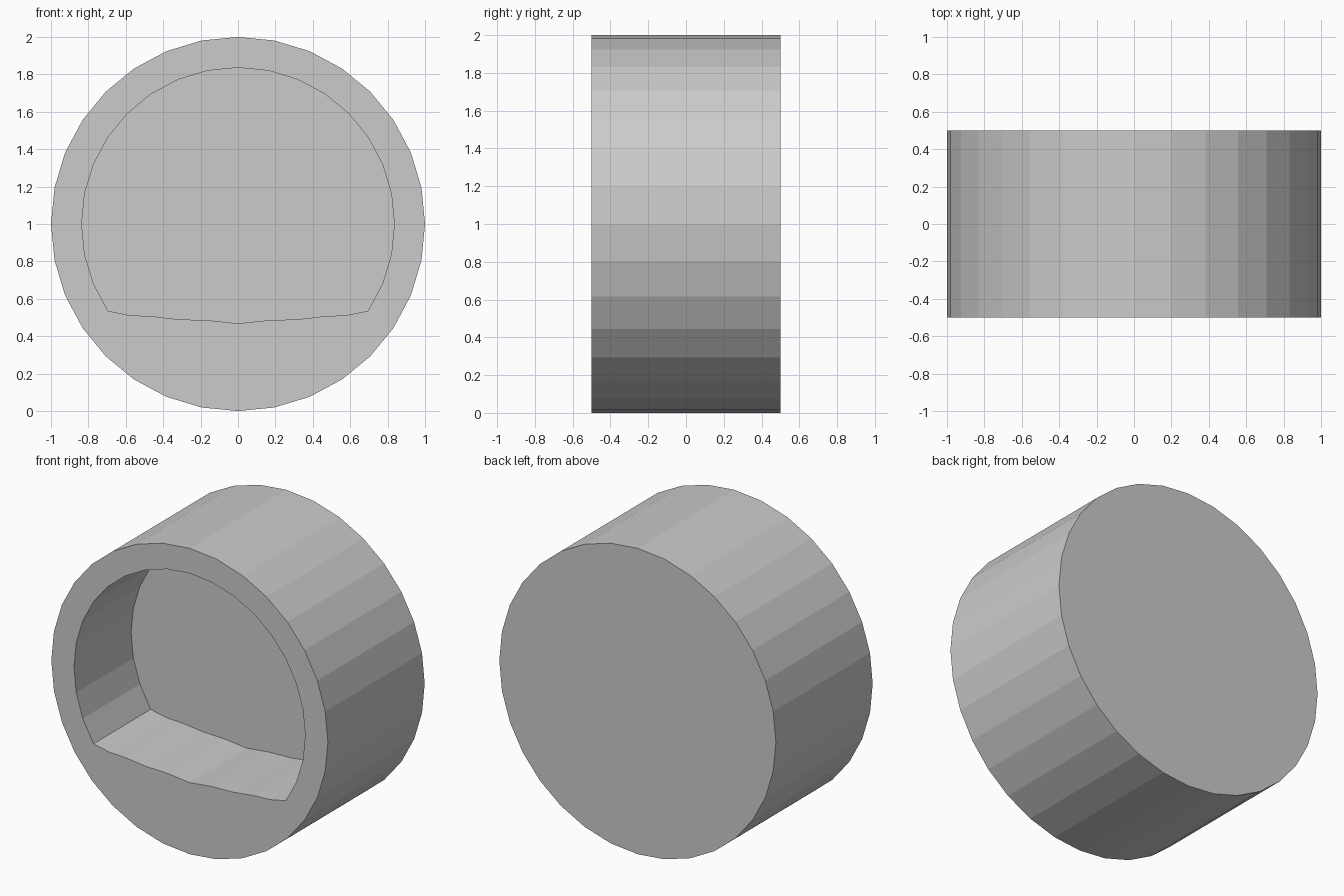
import bpy, bmesh, math

if "Cube" in bpy.data.objects:
    bpy.data.objects.remove(bpy.data.objects["Cube"])

SIDES = 32
FRONT, BACK, FLOOR = -0.5, 0.5, 0.09
CENTRE_Z = 1.0

# raised floor of the opening: |x| steps from the centre outwards
FLOOR_PROFILE = [(0, 0.468), (0.157, 0.485), (0.317, 0.49), (0.464, 0.507), (0.58, 0.512)]


def circle(radius):
    return [(radius * math.cos(2 * math.pi * i / SIDES),
             CENTRE_Z + radius * math.sin(2 * math.pi * i / SIDES)) for i in range(SIDES)]


outer = circle(1.0)
inner = circle(0.836)
bottom = SIDES * 3 // 4
for step, (x, z) in enumerate(FLOOR_PROFILE):
    inner[bottom + step] = (x, z)
    inner[bottom - step] = (-x, z)

bm = bmesh.new()


def ring(points, y):
    return [bm.verts.new((x, y, z)) for x, z in points]


def bridge(a, b):
    for i in range(SIDES):
        j = (i + 1) % SIDES
        bm.faces.new((a[i], a[j], b[j], b[i]))


# back disc, outer wall, front rim, recess wall, recess back
rings = [ring(outer, BACK), ring(outer, FRONT), ring(inner, FRONT), ring(inner, FLOOR)]
for a, b in zip(rings, rings[1:]):
    bridge(a, b)
bm.faces.new(rings[0])
bm.faces.new(rings[-1])
bmesh.ops.recalc_face_normals(bm, faces=bm.faces[:])

mesh = bpy.data.meshes.new("recessed_drum")
bm.to_mesh(mesh)
bm.free()
bpy.context.collection.objects.link(bpy.data.objects.new("recessed_drum", mesh))
